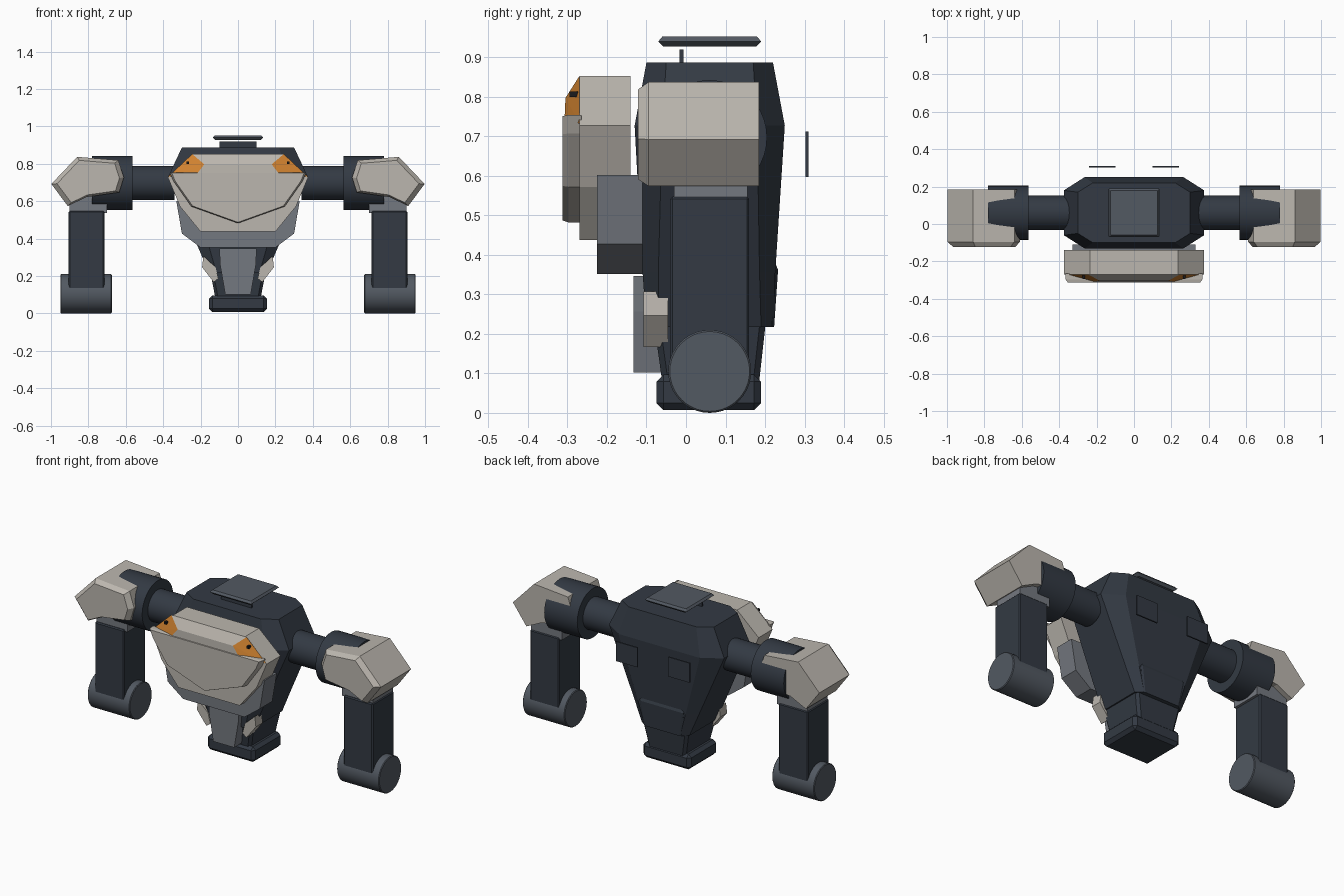
import bpy, bmesh, math
from mathutils import Matrix, Vector

if "Cube" in bpy.data.objects:
    bpy.data.objects.remove(bpy.data.objects["Cube"])


def material(name, rgb):
    m = bpy.data.materials.new(name)
    m.diffuse_color = (*rgb, 1)
    m.use_nodes = True
    m.node_tree.nodes["Principled BSDF"].inputs["Base Color"].default_value = m.diffuse_color
    return m


NAVY = material("dark_navy", (0.033, 0.042, 0.057))
STEEL = material("steel", (0.085, 0.10, 0.122))
GREY = material("mid_grey", (0.175, 0.19, 0.215))
BONE = material("bone", (0.50, 0.47, 0.425))
ORANGE = material("orange", (0.65, 0.23, 0.03))
BLACK = material("black", (0.01, 0.01, 0.012))


def finish(name, bm, mat, bevel=0.0, mirror=False, smooth=False):
    bmesh.ops.recalc_face_normals(bm, faces=bm.faces)
    me = bpy.data.meshes.new(name)
    bm.to_mesh(me)
    bm.free()
    me.materials.append(mat)
    if smooth:
        me.polygons.foreach_set("use_smooth", [True] * len(me.polygons))
        me.set_sharp_from_angle(angle=math.radians(30))
    ob = bpy.data.objects.new(name, me)
    bpy.context.collection.objects.link(ob)
    if bevel:
        b = ob.modifiers.new("edge_bevel", 'BEVEL')
        b.width, b.segments, b.limit_method = bevel, 1, 'ANGLE'
    if mirror:
        ob.modifiers.new("other_side", 'MIRROR').use_axis[0] = True
    return ob


def loft(name, rings, mat, **kw):
    """Closed solid through rings of equal point count."""
    bm = bmesh.new()
    rows = [[bm.verts.new(p) for p in r] for r in rings]
    n = len(rows[0])
    for a, b in zip(rows, rows[1:]):
        for i in range(n):
            j = (i + 1) % n
            bm.faces.new((a[i], a[j], b[j], b[i]))
    bm.faces.new(rows[0])
    bm.faces.new(rows[-1])
    return finish(name, bm, mat, **kw)


def octagon(z, hx, y0, y1, cx, cy):
    return [(hx - cx, y0, z), (hx, y0 + cy, z), (hx, y1 - cy, z), (hx - cx, y1, z),
            (cx - hx, y1, z), (-hx, y1 - cy, z), (-hx, y0 + cy, z), (cx - hx, y0, z)]


def at_y(profile, y):
    return [(x, y, z) for x, z in profile]


def symmetric(half):
    """Complete a right-hand xz profile with its reflection."""
    return half + [(-x, z) for x, z in reversed(half) if x > 0]


def shrink(profile, f):
    cx = sum(p[0] for p in profile) / len(profile)
    cz = sum(p[1] for p in profile) / len(profile)
    return [(cx + (x - cx) * f, cz + (z - cz) * f) for x, z in profile]


def box(name, x, y, z, mat, **kw):
    rect = [(x[0], z[0]), (x[1], z[0]), (x[1], z[1]), (x[0], z[1])]
    return loft(name, [at_y(rect, y[0]), at_y(rect, y[1])], mat, **kw)


def cylinder_x(name, x0, x1, y, z, r, mat, **kw):
    bm = bmesh.new()
    m = Matrix.Translation(((x0 + x1) / 2, y, z)) @ Matrix.Rotation(math.pi / 2, 4, 'Y')
    bmesh.ops.create_cone(bm, cap_ends=True, segments=40, radius1=r, radius2=r,
                          depth=x1 - x0, matrix=m)
    return finish(name, bm, mat, mirror=True, smooth=True, **kw)


# Torso, waist and pelvis
loft("torso", [octagon(0.22, 0.155, -0.10, 0.22, 0.04, 0.03),
               octagon(0.36, 0.215, -0.11, 0.226, 0.06, 0.04),
               octagon(0.73, 0.375, -0.13, 0.25, 0.11, 0.07),
               octagon(0.89, 0.30, -0.10, 0.22, 0.08, 0.05)], NAVY)
loft("waist", [octagon(0.08, 0.12, -0.06, 0.185, 0.015, 0.015),
               octagon(0.26, 0.155, -0.085, 0.205, 0.015, 0.015)], NAVY)
box("pelvis", (-0.155, 0.155), (-0.075, 0.19), (0.01, 0.10), NAVY, bevel=0.018)
loft("lower_back_plate", [octagon(0.22, 0.12, 0.19, 0.223, 0.01, 0.005),
                          octagon(0.365, 0.145, 0.19, 0.233, 0.01, 0.005),
                          octagon(0.385, 0.14, 0.19, 0.225, 0.01, 0.005)], NAVY)

# Top hatch on its thin neck, and floating rear plates
loft("top_hatch", [octagon(0.93, 0.12, -0.058, 0.178, 0.002, 0.002),
                   octagon(0.943, 0.135, -0.07, 0.19, 0.002, 0.002),
                   octagon(0.955, 0.125, -0.06, 0.18, 0.002, 0.002)], STEEL)
box("neck_plate", (-0.10, 0.10), (-0.016, -0.006), (0.88, 0.922), NAVY)
box("rear_plate", (0.10, 0.24), (0.302, 0.31), (0.60, 0.715), NAVY, mirror=True)

# Chest armour block
chest = symmetric([(0.235, 0.855), (0.375, 0.73), (0.31, 0.575), (0.20, 0.44)])
loft("chest_armour", [at_y(chest, -0.27), at_y(chest, -0.14)], BONE)

# Brow: bone in the middle, orange slanted ends
bm = bmesh.new()
ends = {}
for s in (1, -1):
    ends[s] = [bm.verts.new((s * x, y, z)) for x, y, z in
               [(0.18, -0.305, 0.80), (0.215, -0.307, 0.755),
                (0.245, -0.27, 0.855), (0.372, -0.27, 0.735)]]
(a, b, c, d), (e, f, g, h) = ends[1], ends[-1]
for quad in ((a, c, g, e), (a, e, f, b), (b, f, h, d), (c, d, h, g)):
    bm.faces.new(quad)
for p, q, r, s in ends.values():
    bm.faces.new((p, q, s)).material_index = 1
    bm.faces.new((p, s, r)).material_index = 1
brow = finish("chest_brow", bm, BONE)
brow.data.materials.append(ORANGE)
box("brow_bolt", (0.262, 0.276), (-0.295, -0.27), (0.802, 0.816), BLACK, mirror=True)

# Front shield with sloped rim
shield = symmetric([(0.365, 0.757), (0.345, 0.71), (0.25, 0.575), (0.0, 0.485)])
loft("chest_shield", [at_y(shrink(shield, 0.97), -0.312), at_y(shield, -0.297),
                      at_y(shield, -0.265)], BONE)

# Belly plate, centre tabard, hip flaps
belly = symmetric([(0.33, 0.605), (0.30, 0.43), (0.20, 0.355)])
loft("belly_plate", [at_y(belly, -0.225), at_y(belly, -0.11)], GREY)
tabard = symmetric([(0.10, 0.35), (0.095, 0.26), (0.068, 0.105)])
loft("tabard", [at_y(tabard, -0.133), at_y(tabard, -0.06)], GREY)
flap = [(0.185, 0.31), (0.192, 0.25), (0.13, 0.17), (0.105, 0.19), (0.12, 0.25)]
loft("hip_flap", [at_y(flap, -0.108), at_y(flap, -0.045)], BONE, mirror=True)

# Shoulder shaft and drum
cylinder_x("shoulder_shaft", 0.34, 0.60, 0.06, 0.70, 0.092, NAVY)
cylinder_x("shoulder_drum", 0.565, 0.78, 0.06, 0.70, 0.145, NAVY)

# Shoulder guard, bevelled only at the front
guard = [(0.64, 0.822), (0.86, 0.84), (0.998, 0.695), (0.91, 0.577),
         (0.81, 0.625), (0.635, 0.65), (0.61, 0.73)]
loft("shoulder_guard", [at_y(shrink(guard, 0.86), -0.122), at_y(guard, -0.095),
                        at_y(guard, 0.185)], BONE, mirror=True)
box("guard_bolt", (0.835, 0.847), (-0.115, -0.095), (0.78, 0.792), BLACK, mirror=True)

# Forearm, elbow block and roller fist
box("elbow_block", (0.70, 0.90), (-0.03, 0.155), (0.54, 0.64), GREY, mirror=True)
box("forearm", (0.715, 0.905), (-0.04, 0.16), (0.11, 0.55), NAVY, bevel=0.006, mirror=True)
cylinder_x("roller_fist", 0.675, 0.95, 0.06, 0.108, 0.105, STEEL, bevel=0.004)

# Rest the lowest point on the ground
low = min((o.matrix_world @ Vector(c)).z for o in bpy.data.objects for c in o.bound_box)
for o in bpy.data.objects:
    o.location.z -= low
